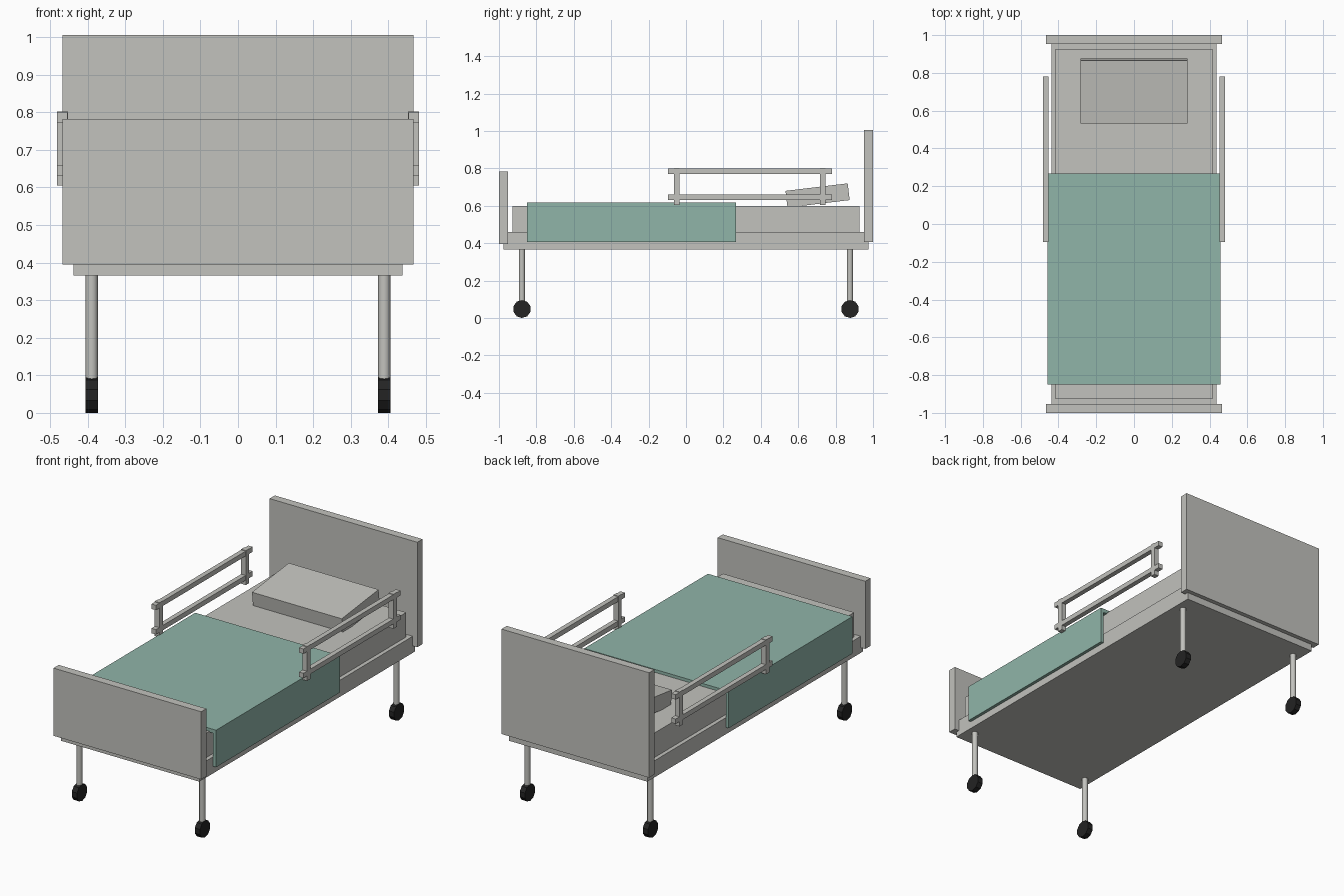
import bpy, math

if "Cube" in bpy.data.objects:
    bpy.data.objects.remove(bpy.data.objects["Cube"])


def material(name, rgb):
    m = bpy.data.materials.new(name)
    m.diffuse_color = (*rgb, 1)
    m.use_nodes = True
    m.node_tree.nodes["Principled BSDF"].inputs["Base Color"].default_value = m.diffuse_color
    return m


grey = material("pale_grey", (0.54, 0.54, 0.51))
green = material("sage_green", (0.28, 0.46, 0.395))
black = material("rubber_black", (0.017, 0.017, 0.017))


def box(name, x, y, z, mat, tilt=0):
    """Box from (min, max) ranges, optionally tilted about x."""
    bpy.ops.mesh.primitive_cube_add(size=1)
    o = bpy.context.object
    o.name = name
    o.location = [(a + b) / 2 for a, b in (x, y, z)]
    o.scale = [b - a for a, b in (x, y, z)]
    o.rotation_euler.x = tilt
    o.data.materials.append(mat)
    return o


def sym(w):
    return (-w, w)


# Frame, end boards and bedding
box("bed_frame", sym(0.438), sym(0.975), (0.365, 0.46), grey)
box("headboard", sym(0.467), (0.953, 1.0), (0.405, 1.005), grey)
box("footboard", sym(0.467), (-1.0, -0.953), (0.395, 0.782), grey)
box("mattress", sym(0.415), sym(0.927), (0.455, 0.60), grey)
box("pillow", sym(0.284), (0.536, 0.871), (0.61, 0.70), grey, tilt=0.12)

# Blanket: top sheet with a hanging panel on each side
box("blanket_top", sym(0.457), (-0.851, 0.267), (0.595, 0.617), green)

for s, side in ((-1, "left"), (1, "right")):
    def mx(a, b):
        return tuple(sorted((s * a, s * b)))

    box(f"blanket_drop_{side}", mx(0.439, 0.457), (-0.851, 0.267), (0.405, 0.617), green)

    # Safety rail: two bars and two posts
    for label, z in (("upper", 0.785), ("lower", 0.646)):
        box(f"rail_bar_{label}_{side}", mx(0.453, 0.481), (-0.095, 0.78),
            (z - 0.014, z + 0.014), grey)
    for label, y in (("front", -0.049), ("back", 0.731)):
        box(f"rail_post_{label}_{side}", mx(0.452, 0.482), (y - 0.015, y + 0.015),
            (0.605, 0.802), grey)

    # Legs with castor wheels
    for label, y in (("front", -0.877), ("back", 0.877)):
        bpy.ops.mesh.primitive_cylinder_add(vertices=12, radius=0.0165, depth=0.32,
                                            location=(s * 0.389, y, 0.21))
        leg = bpy.context.object
        leg.name = f"leg_{label}_{side}"
        leg.data.materials.append(grey)
        bpy.ops.object.shade_smooth_by_angle(angle=math.radians(40))
        bpy.ops.mesh.primitive_cylinder_add(vertices=10, radius=0.048, depth=0.033,
                                            location=(s * 0.389, y, 0.048),
                                            rotation=(0, math.pi / 2, 0))
        wheel = bpy.context.object
        wheel.name = f"wheel_{label}_{side}"
        wheel.rotation_euler = (math.pi / 2, 0, math.pi / 2)
        wheel.data.materials.append(black)
